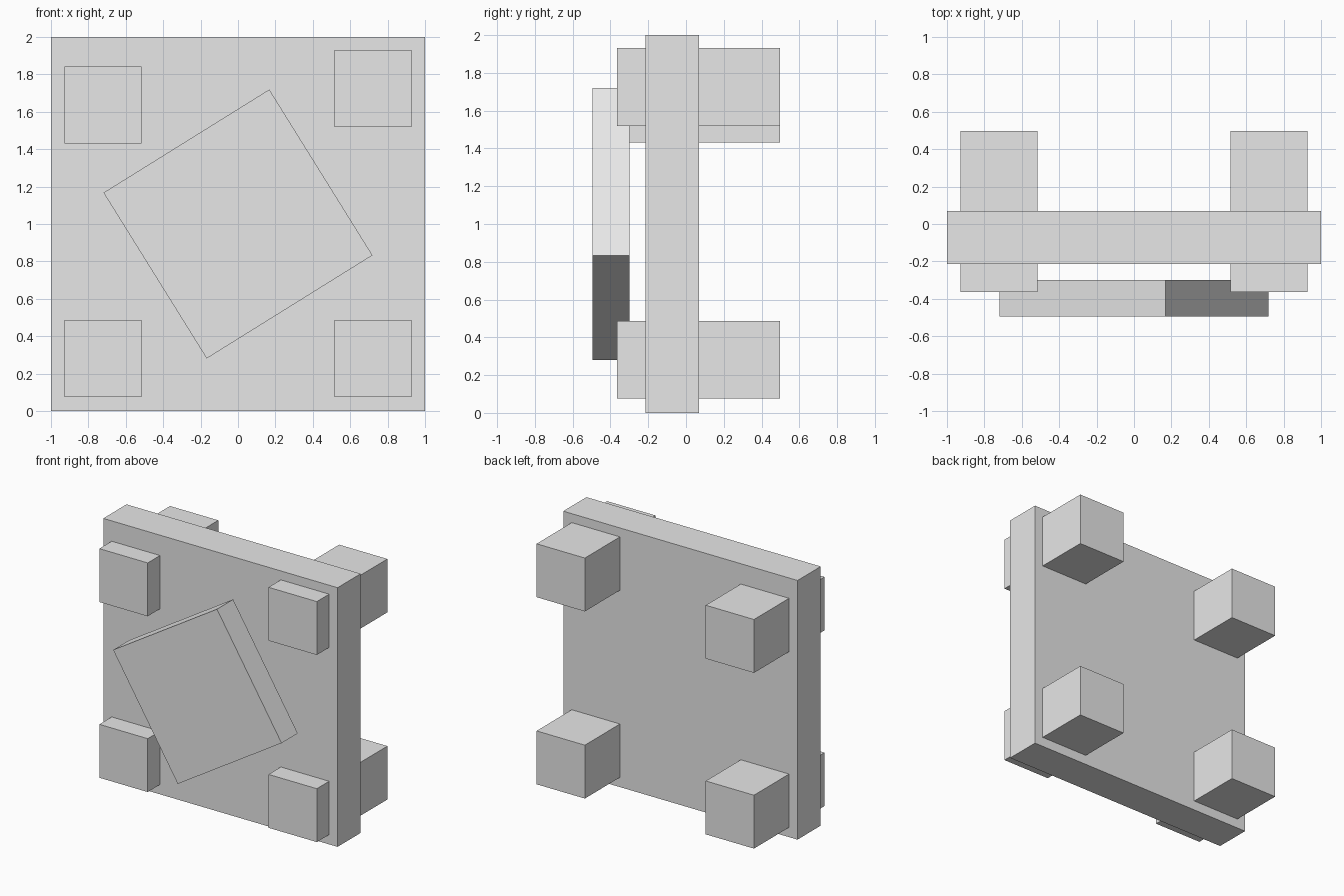
import bpy
from math import radians

default = bpy.data.objects.get("Cube")
if default:
    bpy.data.objects.remove(default, do_unlink=True)

grey = bpy.data.materials.new("light_grey")
grey.use_nodes = True
colour = (0.8, 0.8, 0.8, 1)
grey.diffuse_color = colour
grey.node_tree.nodes["Principled BSDF"].inputs["Base Color"].default_value = colour


def box(name, centre, size, tilt=0):
    """Add a flat-shaded box, tilted about the front-to-back axis."""
    bpy.ops.mesh.primitive_cube_add(size=1, location=centre)
    obj = bpy.context.object
    obj.name = name
    obj.scale = size
    obj.rotation_euler.y = radians(tilt)
    obj.data.materials.append(grey)
    return obj


# Upright square slab
box("slab", (0, -0.073, 1), (2, 0.283, 2))

# Tilted square plate floating in front of the slab
box("front_plate", (0, -0.397, 1), (1.044, 0.197, 1.044), tilt=-31.9)

# Four pegs passing through the slab; the upper right one sits a little lower
PEG = 0.412
pegs = {
    "lower_right_peg": (-0.722, 0.281),
    "lower_left_peg": (0.722, 0.281),
    "upper_right_peg": (-0.722, 1.637),
    "upper_left_peg": (0.722, 1.725),
}
for name, (x, z) in pegs.items():
    box(name, (x, 0.066, z), (PEG, 0.861, PEG))
